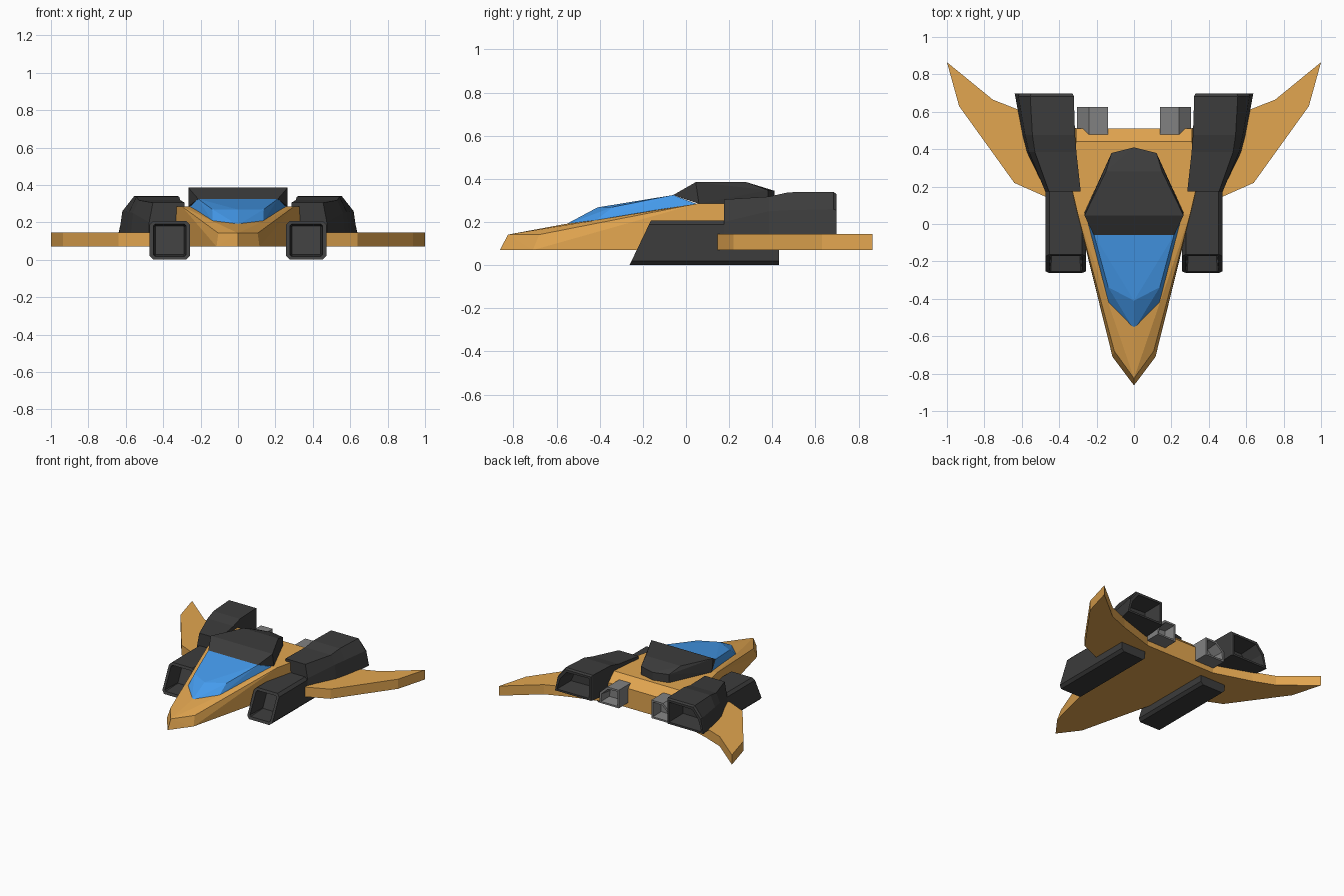
import bpy, bmesh
from mathutils import Vector

if "Cube" in bpy.data.objects:
    bpy.data.objects.remove(bpy.data.objects["Cube"])


def material(name, rgb):
    m = bpy.data.materials.new(name)
    m.diffuse_color = (*rgb, 1)
    m.use_nodes = True
    m.node_tree.nodes["Principled BSDF"].inputs["Base Color"].default_value = m.diffuse_color
    return m


ORANGE = material("orange_paint", (0.76, 0.38, 0.08))
BLUE = material("blue_glass", (0.06, 0.33, 0.85))
DARK = material("dark_metal", (0.045, 0.045, 0.045))
GREY = material("light_metal", (0.22, 0.22, 0.22))


def finish(name, bm, mat, mirror=False):
    me = bpy.data.meshes.new(name)
    bm.to_mesh(me)
    bm.free()
    me.materials.append(mat)
    ob = bpy.data.objects.new(name, me)
    bpy.context.collection.objects.link(ob)
    if mirror:
        ob.modifiers.new("mirror", 'MIRROR').use_mirror_merge = False
    return ob


def convex(name, half, mat):
    """Faceted convex body from the points of its right half."""
    bm = bmesh.new()
    for x, y, z in half:
        for s in ((1, -1) if x else (1,)):
            bm.verts.new((s * x, y, z))
    bmesh.ops.convex_hull(bm, input=bm.verts[:])
    bmesh.ops.dissolve_limit(bm, angle_limit=0.02, verts=bm.verts[:], edges=bm.edges[:])
    return finish(name, bm, mat)


def loft(name, rings, mat, rim=0, taper=0, depth=0):
    """Skin through rings; the last ring is the open mouth, recessed by depth in y."""
    bm = bmesh.new()
    rs = [[bm.verts.new(p) for p in r] for r in rings]
    n = len(rs[0])
    for a, b in zip(rs, rs[1:]):
        for i in range(n):
            j = (i + 1) % n
            bm.faces.new((a[i], a[j], b[j], b[i]))
    bm.faces.new(rs[0][::-1])
    mouth = bm.faces.new(rs[-1])
    bmesh.ops.recalc_face_normals(bm, faces=bm.faces[:])
    if depth:
        bmesh.ops.inset_region(bm, faces=[mouth], thickness=rim)
        bmesh.ops.inset_region(bm, faces=[mouth], thickness=taper)
        bmesh.ops.translate(bm, verts=mouth.verts[:], vec=Vector((0, depth, 0)))
    return finish(name, bm, mat, mirror=True)


# Wedge fuselage
convex("fuselage", [
    (0, -.863, .07), (.115, -.71, .07), (.34, .2, .07), (.33, .51, .07),
    (0, -.825, .142), (.105, -.68, .142), (0, -.565, .19),
    (.30, .05, .285), (.335, .2, .285), (.31, .44, .285), (.31, .51, .22)], ORANGE)

# Swept wings
wing = [(.30, .07), (.46, .14), (.64, .22), (.935, .63), (1.0, .865),
        (.755, .665), (.59, .60), (.30, .51)]
loft("wing", [[(x, y, z) for x, y in wing] for z in (.07, .145)], ORANGE)

# Cockpit glass
convex("canopy_glass", [
    (0, -.565, .185), (.135, -.43, .2), (.262, .06, .28),
    (0, -.41, .268), (.138, -.338, .27), (.213, -.06, .325), (0, .03, .28)], BLUE)

# Cockpit roof
convex("canopy_roof", [
    (.213, -.06, .325), (.265, .06, .285), (.265, .045, .385), (.15, .28, .385),
    (.15, .28, .28), (.12, .38, .348), (.12, .38, .28), (0, .41, .345), (0, .41, .28)], DARK)

# Lower air intakes: chamfered boxes with a raked open front
x0, x1, h, c = .257, .473, .208, .02
box = [(x0 + c, 0), (x1 - c, 0), (x1, c), (x1, h - c),
       (x1 - c, h), (x0 + c, h), (x0, h - c), (x0, c)]
loft("air_intake", [[(x, .43, z) for x, z in box],
                    [(x, -.262 + z * .48, z) for x, z in box]], DARK, .022, .012, .14)

# Engine nacelles: y, then (x, z) section running outer bottom to inner bottom
nacelle = [
    (.175, [(.475, .10), (.475, .20), (.455, .305), (.285, .305), (.285, .10)]),
    (.385, [(.575, .12), (.562, .25), (.53, .318), (.308, .318), (.308, .12)]),
    (.475, [(.597, .13), (.582, .255), (.543, .338), (.315, .338), (.315, .13)]),
    (.683, [(.635, .145), (.618, .26), (.555, .34), (.322, .34), (.322, .145)]),
    (.697, [(.638, .145), (.614, .255), (.55, .33), (.328, .33), (.328, .145)])]
loft("engine_nacelle", [[(x, y, z) for x, z in s] for y, s in nacelle], DARK, .022, .02, -.15)

# Small exhaust nozzles on the stern
nozzle = [(.14, .11), (.14, .25), (.24, .25), (.305, .19), (.305, .11)]
loft("exhaust_nozzle", [[(x, y, z) for x, z in nozzle] for y in (.47, .625)],
     GREY, .018, .012, -.09)
